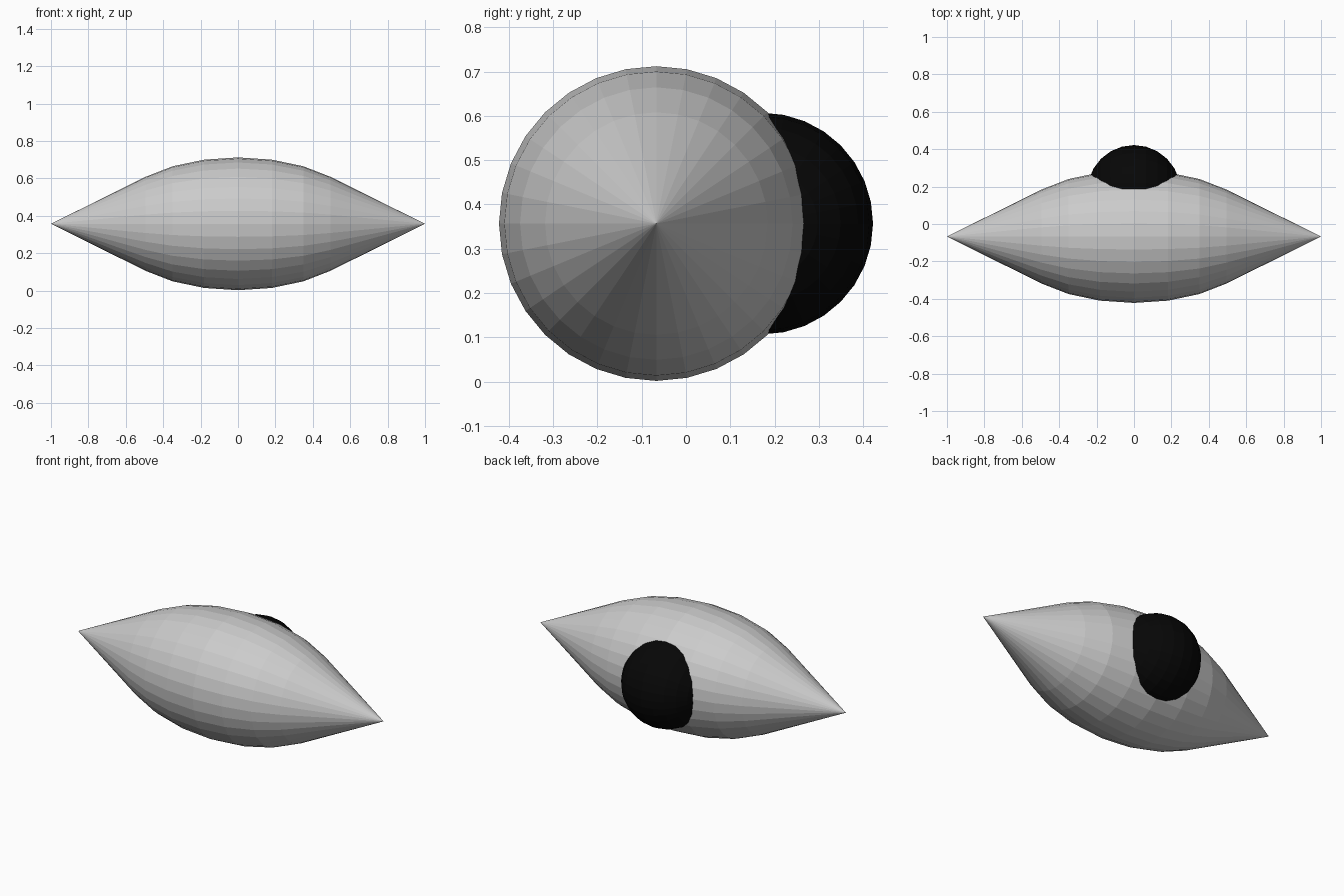
import bpy, bmesh, math

if "Cube" in bpy.data.objects:
    bpy.data.objects.remove(bpy.data.objects["Cube"])

CY, CZ = -0.067, 0.357
SIDES = 32


def lathe_x(name, profile, centre):
    """Revolve (x, radius) points round the x axis; zero radius makes a tip."""
    bm = bmesh.new()
    rings = []
    for x, r in profile:
        if r < 1e-5:
            rings.append([bm.verts.new((x, 0, 0))])
        else:
            rings.append([bm.verts.new((x, r * math.sin(a), r * math.cos(a)))
                          for a in (2 * math.pi * i / SIDES for i in range(SIDES))])
    for a, b in zip(rings, rings[1:]):
        for i in range(SIDES):
            j = (i + 1) % SIDES
            quad = [a[i % len(a)], a[j % len(a)], b[j % len(b)], b[i % len(b)]]
            bm.faces.new(list(dict.fromkeys(quad)))
    bmesh.ops.recalc_face_normals(bm, faces=bm.faces)
    mesh = bpy.data.meshes.new(name)
    bm.to_mesh(mesh)
    bm.free()
    obj = bpy.data.objects.new(name, mesh)
    obj.location = centre
    bpy.context.collection.objects.link(obj)
    return obj


def arc(rx, r, limit):
    """Elliptical profile in 15 degree steps up to the limit on both sides."""
    return [(rx * math.sin(math.radians(d)), r * math.cos(math.radians(d)))
            for d in range(-limit, limit + 1, 15)]


# Pointed spindle eyeball
lathe_x("eyeball", [(-1, 0)] + arc(0.7, 0.355, 45) + [(1, 0)], (0, CY, CZ))

# Black pupil bulging out of the back
pupil = lathe_x("pupil", arc(0.25, 0.25, 90), (0, 0.172, CZ))
black = bpy.data.materials.new("black")
black.diffuse_color = (0.002, 0.002, 0.002, 1)
black.use_nodes = True
black.node_tree.nodes["Principled BSDF"].inputs["Base Color"].default_value = black.diffuse_color
pupil.data.materials.append(black)
